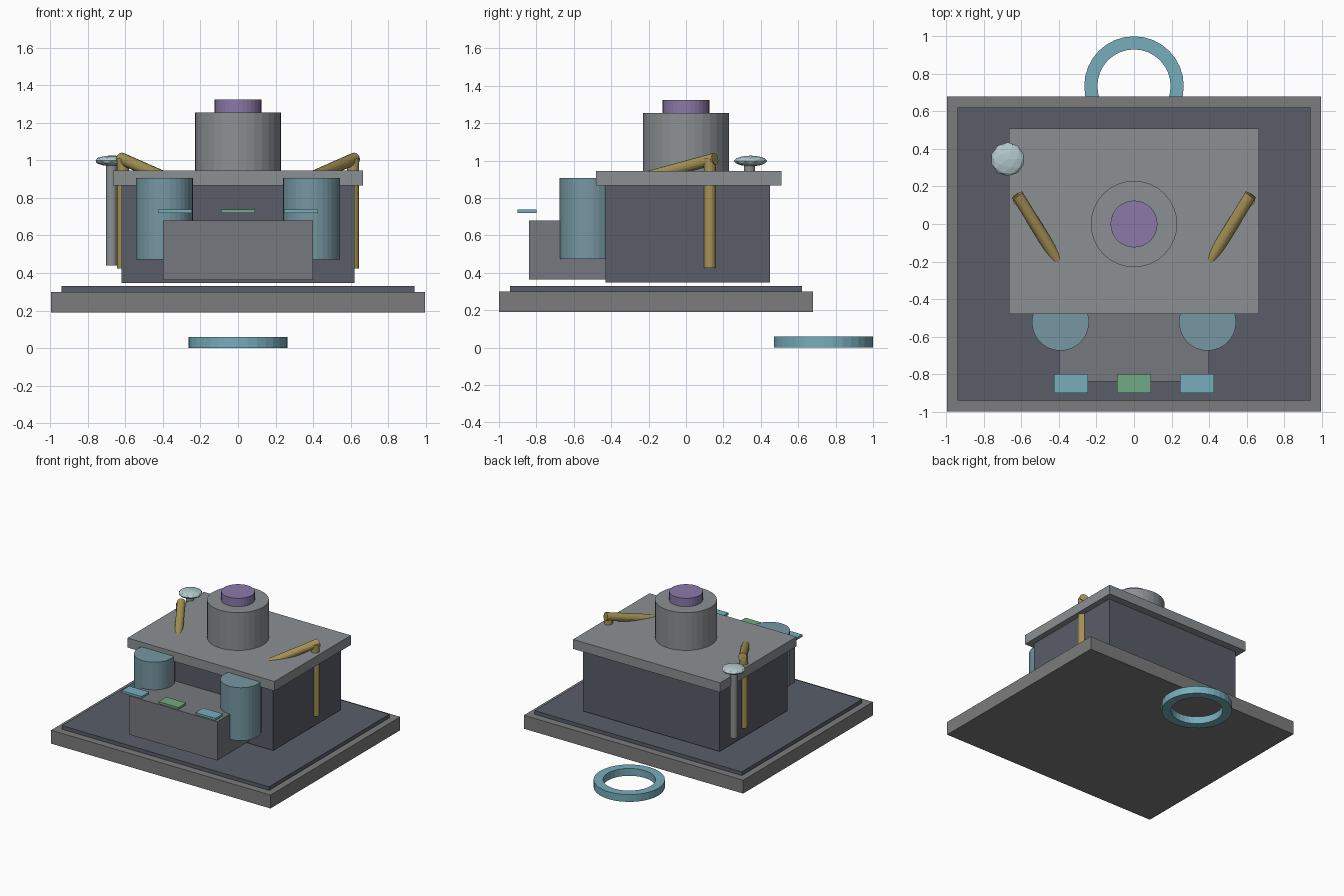
import bpy, bmesh, math
from mathutils import Vector, Matrix

if "Cube" in bpy.data.objects:
    bpy.data.objects.remove(bpy.data.objects["Cube"])


def mat(name, r, g, b):
    m = bpy.data.materials.new(name)
    m.diffuse_color = (r, g, b, 1)
    m.use_nodes = True
    m.node_tree.nodes["Principled BSDF"].inputs["Base Color"].default_value = m.diffuse_color
    return m


DARK = mat("dark_slate", 0.10, 0.11, 0.14)
MID = mat("mid_grey", 0.18, 0.19, 0.21)
BASE = mat("base_grey", 0.20, 0.20, 0.20)
LIGHT = mat("light_grey", 0.26, 0.28, 0.29)
TANK = mat("tank_blue", 0.18, 0.31, 0.36)
BLUE = mat("bright_blue", 0.18, 0.42, 0.50)
GREEN = mat("green", 0.17, 0.40, 0.24)
PURPLE = mat("purple", 0.26, 0.19, 0.40)
GOLD = mat("gold", 0.38, 0.29, 0.09)
PALE = mat("pale_blue", 0.45, 0.58, 0.60)


def finish(name, bm, material):
    bmesh.ops.recalc_face_normals(bm, faces=bm.faces)
    me = bpy.data.meshes.new(name)
    bm.to_mesh(me)
    bm.free()
    ob = bpy.data.objects.new(name, me)
    bpy.context.collection.objects.link(ob)
    me.materials.append(material)
    return ob


def box(name, x, y, z, material):
    """Box from (min, max) ranges."""
    bm = bmesh.new()
    ranges = (x, y, z)
    centre = Vector([(a + b) / 2 for a, b in ranges])
    size = [b - a for a, b in ranges]
    bmesh.ops.create_cube(bm, size=1, matrix=Matrix.Translation(centre) @ Matrix.Diagonal((*size, 1)))
    return finish(name, bm, material)


def rod(name, a, b, r, material, sides=32):
    """Cylinder between two points."""
    a, b = Vector(a), Vector(b)
    d = b - a
    rot = d.to_track_quat('Z', 'Y').to_matrix().to_4x4() if abs(d.x) + abs(d.y) > 1e-6 else Matrix()
    bm = bmesh.new()
    bmesh.ops.create_cone(bm, cap_ends=True, segments=sides, radius1=r, radius2=r, depth=d.length,
                          matrix=Matrix.Translation((a + b) / 2) @ rot)
    return finish(name, bm, material)


# Stepped base
box("base_slab", (-0.995, 0.995), (-1.0, 0.68), (0.19, 0.30), BASE)
box("base_plate", (-0.94, 0.94), (-0.94, 0.62), (0.30, 0.33), DARK)

# Main body with overhanging lid and front console
box("body", (-0.62, 0.62), (-0.43, 0.45), (0.347, 0.867), DARK)
box("lid", (-0.667, 0.667), (-0.48, 0.51), (0.867, 0.945), LIGHT)
box("console", (-0.40, 0.40), (-0.84, -0.43), (0.363, 0.68), MID)

# Turret and its cap
rod("turret", (0, 0, 0.945), (0, 0, 1.255), 0.23, LIGHT)
rod("turret_cap", (0, 0, 1.255), (0, 0, 1.323), 0.125, PURPLE)

# Mirrored pairs: tanks, side keys, posts and leaning arms
for side, s in (("left", -1), ("right", 1)):
    rod(side + "_tank", (s * 0.392, -0.523, 0.473), (s * 0.392, -0.523, 0.907), 0.152, TANK)
    box(side + "_key", (s * 0.335 - 0.09, s * 0.335 + 0.09), (-0.90, -0.80), (0.72, 0.738), BLUE)
    rod(side + "_post", (s * 0.613, 0.128, 0.425), (s * 0.613, 0.128, 1.01), 0.032, GOLD, 16)
    rod(side + "_arm", (s * 0.622, 0.155, 1.01), (s * 0.388, -0.225, 0.907), 0.032, GOLD, 16)
box("middle_key", (-0.09, 0.09), (-0.90, -0.80), (0.72, 0.738), GREEN)

# Lever with flattened knob
rod("lever", (-0.673, 0.34, 0.44), (-0.673, 0.34, 0.99), 0.03, LIGHT, 16)
bm = bmesh.new()
bmesh.ops.create_icosphere(bm, subdivisions=2, radius=0.09,
                           matrix=Matrix.Translation((-0.673, 0.345, 0.998)) @ Matrix.Diagonal((1, 1, 0.32, 1)))
finish("lever_knob", bm, PALE)

# Flat ring at the back: square profile spun round
bm = bmesh.new()
N = 32
profile = [(0.195, 0), (0.265, 0), (0.265, 0.06), (0.195, 0.06)]
rings = [[bm.verts.new((r * math.cos(t), 0.735 + r * math.sin(t), z)) for r, z in profile]
         for t in (2 * math.pi * i / N for i in range(N))]
for i in range(N):
    p, q = rings[i], rings[(i + 1) % N]
    for k in range(4):
        j = (k + 1) % 4
        bm.faces.new((p[k], q[k], q[j], p[j]))
finish("back_ring", bm, BLUE)
